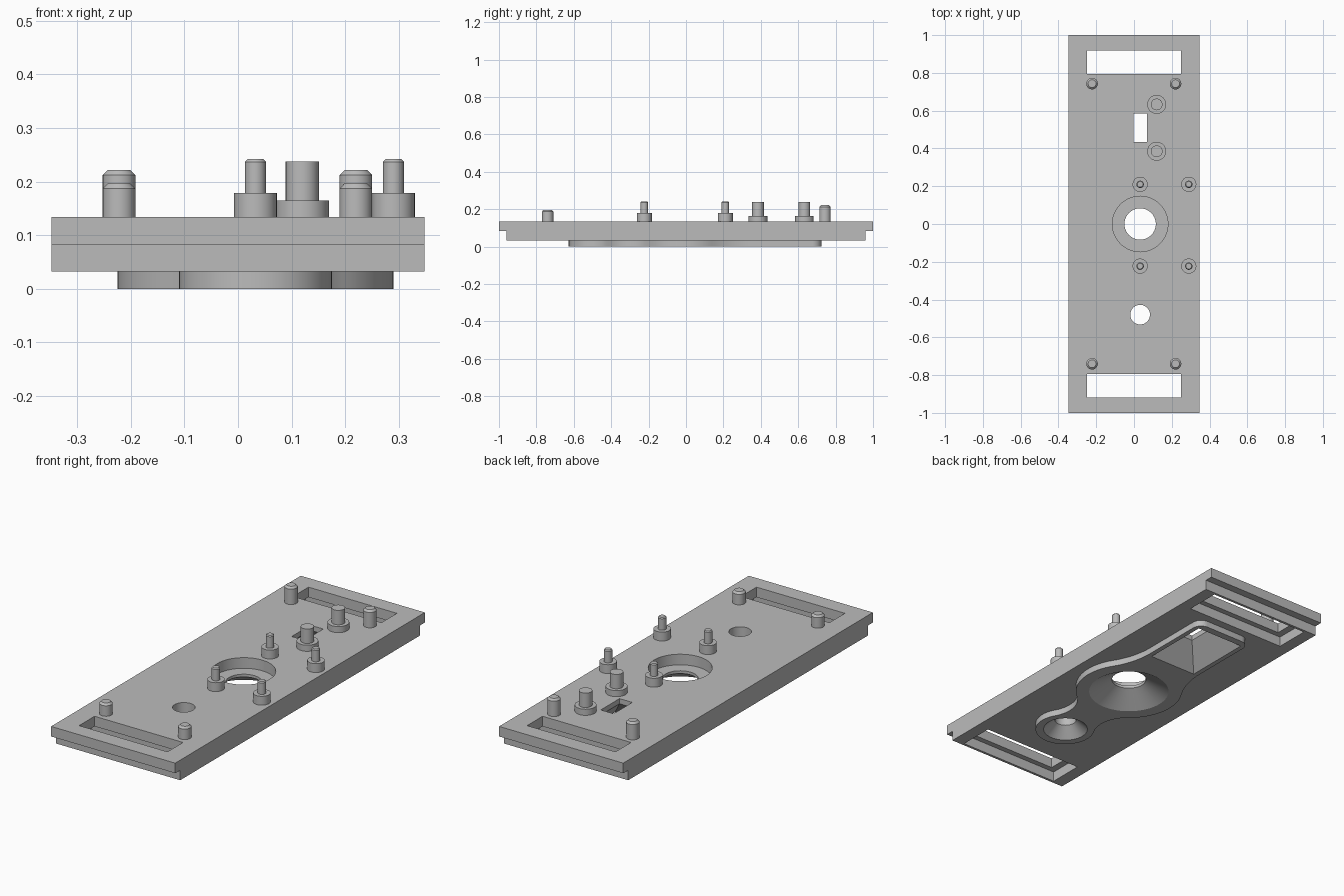
import bpy, bmesh, math

if "Cube" in bpy.data.objects:
    bpy.data.objects.remove(bpy.data.objects["Cube"])

grey = bpy.data.materials.new("plain_grey")
grey.diffuse_color = (0.5, 0.5, 0.5, 1)
grey.use_nodes = True
grey.node_tree.nodes["Principled BSDF"].inputs["Base Color"].default_value = grey.diffuse_color
CX = 0.0325           # axis shared by the holes and the pad
Z_TOP, Z_STEP, Z_LOW = 0.134, 0.083, 0.032


def loft(name, rings):
    """Skin a stack of equal-length point rings and cap both ends."""
    bm = bmesh.new()
    loops = [[bm.verts.new(p) for p in ring] for ring in rings]
    n = len(loops[0])
    for a, b in zip(loops, loops[1:]):
        for i in range(n):
            j = (i + 1) % n
            bm.faces.new((a[i], a[j], b[j], b[i]))
    bm.faces.new(loops[0])
    bm.faces.new(loops[-1])
    bmesh.ops.recalc_face_normals(bm, faces=bm.faces)
    mesh = bpy.data.meshes.new(name)
    bm.to_mesh(mesh)
    bm.free()
    mesh.materials.append(grey)
    ob = bpy.data.objects.new(name, mesh)
    bpy.context.collection.objects.link(ob)
    return ob


def turned(name, x, y, profile, n=48):
    """Round part from (radius, z) pairs."""
    return loft(name, [[(x + r * math.cos(2 * math.pi * i / n),
                         y + r * math.sin(2 * math.pi * i / n), z)
                        for i in range(n)] for r, z in profile])


def tapered(name, x, y, sections):
    """Rectangular part from (half_x, half_y, z) sections."""
    return loft(name, [[(x + sx * hx, y + sy * hy, z)
                        for sx, sy in ((-1, -1), (1, -1), (1, 1), (-1, 1))]
                       for hx, hy, z in sections])


def arc(cx, cy, r, a0, a1, n):
    return [(cx + r * math.cos(math.radians(a0 + (a1 - a0) * i / n)),
             cy + r * math.sin(math.radians(a0 + (a1 - a0) * i / n)))
            for i in range(n + 1)]


def activate(ob):
    bpy.ops.object.select_all(action='DESELECT')
    ob.select_set(True)
    bpy.context.view_layer.objects.active = ob


def combine(target, tool, operation):
    activate(target)
    mod = target.modifiers.new("combine", 'BOOLEAN')
    mod.operation, mod.solver, mod.object = operation, 'EXACT', tool
    bpy.ops.object.modifier_apply(modifier=mod.name)
    bpy.data.objects.remove(tool)


def smooth(ob):
    activate(ob)
    bpy.ops.object.shade_smooth_by_angle(angle=math.radians(30))


# Plate: stepped profile extruded across the width
profile = [(-0.96, Z_LOW), (0.96, Z_LOW), (0.96, Z_STEP), (1, Z_STEP),
           (1, Z_TOP), (-1, Z_TOP), (-1, Z_STEP), (-0.96, Z_STEP)]
plate = loft("plate", [[(x, y, z) for y, z in profile] for x in (-0.348, 0.348)])

# Pad below: small disc, big disc and rounded block, blended by concave arcs
R_BIG, R_SMALL, Y_SMALL, R_NECK, HALF, R_BLEND = 0.2575, 0.1425, -0.485, 0.166, 0.1575, 0.395
nx, ny = 0.629 * (R_BIG + R_NECK), -0.777 * (R_BIG + R_NECK)
neck_small = math.degrees(math.atan2(ny - Y_SMALL, nx))
neck_big = math.degrees(math.atan2(-ny, -nx)) % 360
bx = HALF + R_BLEND
by = math.sqrt((R_BIG + R_BLEND) ** 2 - bx ** 2)
blend = math.degrees(math.atan2(by, bx))
half = arc(0, Y_SMALL, R_SMALL, -90, neck_small, 20)
half += arc(nx, ny, R_NECK, 180 + neck_small, neck_big, 12)[1:]
half += arc(0, 0, R_BIG, neck_big - 180, blend, 20)[1:]
half += arc(bx, by, R_BLEND, 180 + blend, 180, 10)[1:]
half += arc(HALF - 0.05, 0.675, 0.05, 0, 90, 8)
outline = half + [(-x, y) for x, y in reversed(half[1:])]
pad = loft("pad", [[(x + CX, y, z) for x, y in outline] for z in (0, 0.055)])
combine(plate, pad, 'UNION')

# Openings
cutters = [
    turned("lens_hole", CX, 0, [(0.2, -0.004), (0.083, 0.066), (0.083, 0.08),
                                (0.147, 0.08), (0.147, 0.2)], 64),
    turned("small_hole", CX, -0.48, [(0.111, -0.004), (0.052, 0.052), (0.052, 0.2)]),
    tapered("window", CX, 0.51, [(0.137, 0.182, -0.004), (0.036, 0.075, 0.108),
                                 (0.036, 0.075, 0.2)]),
]
for s in (-1, 1):
    cutters.append(tapered("end_slot", 0, s * 0.857,
                           [(0.284, 0.09, -0.1), (0.284, 0.09, Z_STEP),
                            (0.248, 0.062, Z_STEP), (0.248, 0.062, 0.2)]))
for cutter in cutters:
    combine(plate, cutter, 'DIFFERENCE')
smooth(plate)

# Corner pegs, taller at the back
BASE = Z_TOP - 0.003
for y, top in ((-0.74, 0.197), (0.743, 0.222)):
    for x in (-0.222, 0.22):
        smooth(turned("corner_peg", x, y, [(0.0305, BASE), (0.0305, top - 0.01),
                                           (0.021, top)], 32))

# Thin stepped pins around the big hole
for x in (CX, 0.29):
    for y in (-0.223, 0.21):
        smooth(turned("thin_pin", x, y, [(0.04, BASE), (0.04, 0.179), (0.0195, 0.179),
                                         (0.0195, 0.237), (0.015, 0.242)], 32))

# Thick stepped pins beside the window
for y in (0.385, 0.633):
    smooth(turned("thick_pin", 0.12, y, [(0.05, BASE), (0.05, 0.165),
                                         (0.031, 0.165), (0.031, 0.238)], 32))
